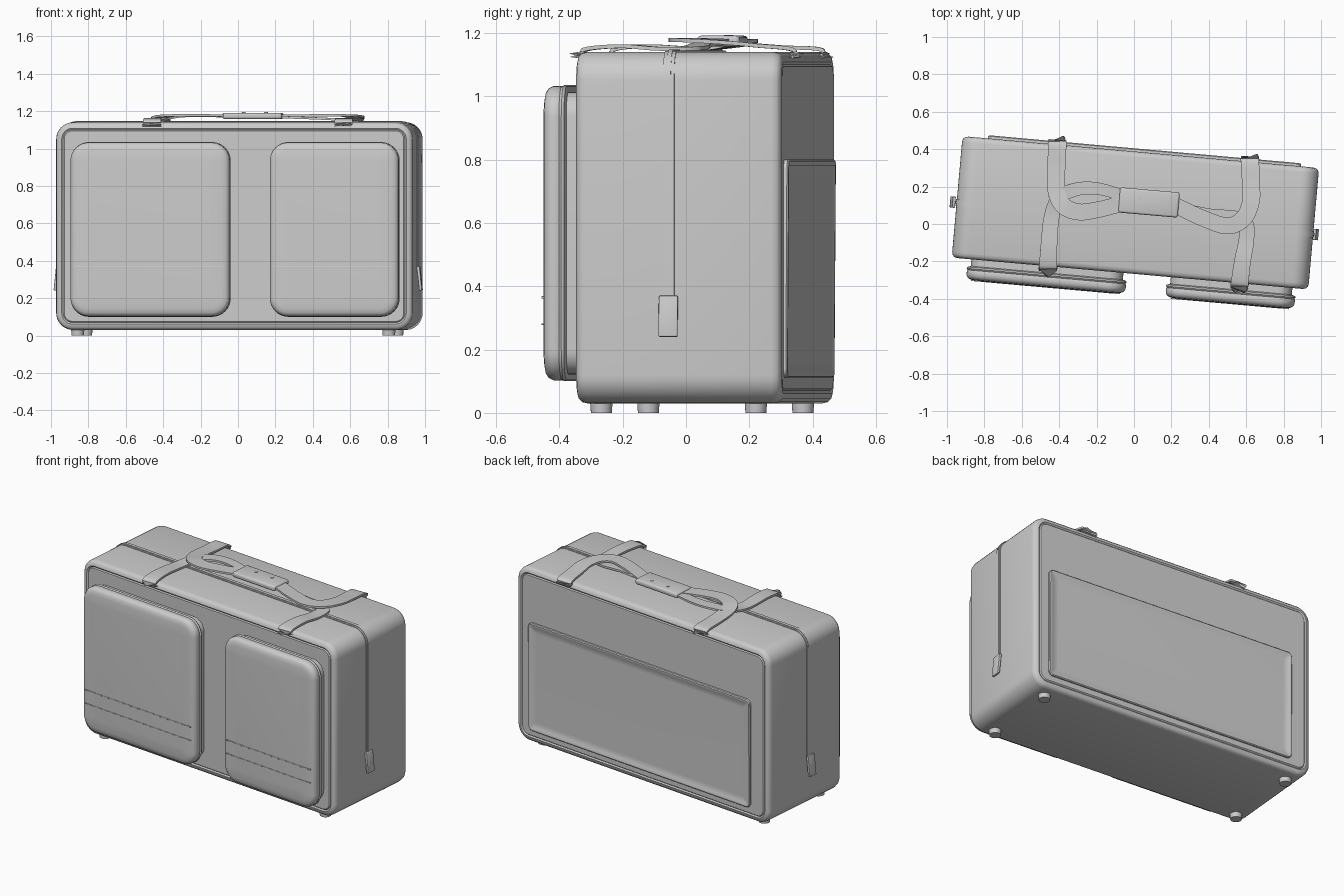
import bpy, bmesh, math
from mathutils import Vector, Matrix

if "Cube" in bpy.data.objects:
    bpy.data.objects.remove(bpy.data.objects["Cube"])

# The case stands slightly turned; most parts are built in its own (u, v, z) frame
CASE = Matrix.Translation((0.0075, 0.06, 0)) @ Matrix.Rotation(math.radians(-5.1), 4, 'Z')


def finish(name, bm, local=True):
    bmesh.ops.recalc_face_normals(bm, faces=bm.faces)
    me = bpy.data.meshes.new(name)
    bm.to_mesh(me)
    bm.free()
    ob = bpy.data.objects.new(name, me)
    bpy.context.collection.objects.link(ob)
    if local:
        ob.matrix_world = CASE
    return ob


def outline(rect, r, inset=0.0, n=8):
    """Rounded rectangle in u, z, starting at the lower right corner."""
    u0, u1, z0, z1 = rect[0] + inset, rect[1] - inset, rect[2] + inset, rect[3] - inset
    r = max(r - inset, 0.012)
    pts = []
    for k, (cu, cz) in enumerate([(u1 - r, z0 + r), (u1 - r, z1 - r), (u0 + r, z1 - r), (u0 + r, z0 + r)]):
        for i in range(n + 1):
            a = math.radians(-90 + 90 * k + 90 * i / n)
            pts.append((cu + r * math.cos(a), cz + r * math.sin(a)))
    return pts


def slab(name, rect, r, rings, deform=None):
    """Loft rounded rectangles through (v, inset) rings and cap both ends."""
    bm = bmesh.new()
    loops = []
    for v, inset in rings:
        loop = []
        for u, z in outline(rect, r, inset):
            p = Vector((u, v, z))
            loop.append(bm.verts.new(deform(p) if deform else p))
        loops.append(loop)
    m = len(loops[0])
    for a, b in zip(loops, loops[1:]):
        for i in range(m):
            bm.faces.new((a[i], a[(i + 1) % m], b[(i + 1) % m], b[i]))
    bm.faces.new(loops[0])
    bm.faces.new(loops[-1])
    return finish(name, bm)


def spline(pts, steps):
    """Catmull-Rom smoothing of a point path."""
    p = [Vector(q) for q in pts]
    p = [2 * p[0] - p[1]] + p + [2 * p[-1] - p[-2]]
    out = []
    for a, b, c, d in zip(p, p[1:], p[2:], p[3:]):
        for i in range(steps):
            t = i / steps
            out.append(0.5 * (2 * b + (c - a) * t + (2 * a - 5 * b + 4 * c - d) * t * t
                              + (3 * b - a - 3 * c + d) * t ** 3))
    return out + [p[-2]]


def ribbon(name, pts, w0, w1, thick, side=None, local=True):
    """Flat strip along a path, its width easing from w0 to w1."""
    bm = bmesh.new()
    rows = []
    for i, p in enumerate(pts):
        t = (pts[min(i + 1, len(pts) - 1)] - pts[max(i - 1, 0)]).normalized()
        s = side or Vector((-t.y, t.x, 0)).normalized()
        nrm = s.cross(t).normalized()
        w = (w0 + (w1 - w0) * i / (len(pts) - 1)) / 2
        rows.append([bm.verts.new(p + s * w * a + nrm * thick * b / 2)
                     for a, b in ((-1, -1), (1, -1), (1, 1), (-1, 1))])
    for a, b in zip(rows, rows[1:]):
        for k in range(4):
            bm.faces.new((a[k], a[(k + 1) % 4], b[(k + 1) % 4], b[k]))
    bm.faces.new(rows[0])
    bm.faces.new(rows[-1])
    return finish(name, bm, local)


def box(name, centre, size, bevel, rot=None, local=True):
    bm = bmesh.new()
    bmesh.ops.create_cube(bm, size=1)
    bmesh.ops.scale(bm, vec=size, verts=bm.verts)
    bmesh.ops.bevel(bm, geom=bm.edges[:], offset=bevel, segments=3, affect='EDGES', profile=0.5)
    bmesh.ops.transform(bm, matrix=Matrix.Translation(centre) @ (rot or Matrix()), verts=bm.verts)
    return finish(name, bm, local)


# Main body: piped rims around the front and back faces
BODY = (-0.957, 0.957, 0.03, 1.14)
half = [(-0.326, 0.10), (-0.326, 0.046), (-0.320, 0.040), (-0.326, 0.032),
        (-0.322, 0.014), (-0.312, 0.004), (-0.295, 0.0)]
slab("case_body", BODY, 0.09, half + [(-v, i) for v, i in reversed(half)])

# Two front pockets: set-back gusset, piped rim, softly domed front
pocket_rings = [(-0.31, 0.022), (-0.362, 0.022), (-0.368, 0.004), (-0.376, 0.0), (-0.384, 0.006),
                (-0.39, 0.003), (-0.41, 0.003), (-0.424, 0.01), (-0.432, 0.022), (-0.436, 0.045),
                (-0.439, 0.10)]
for side, u0, u1 in (("left", -0.873, -0.013), ("right", 0.197, 0.894)):
    slab(f"{side}_pocket", (u0, u1, 0.10, 1.035), 0.10, pocket_rings)
    for seam, z, h in (("upper", 0.365, 0.007), ("lower", 0.28, 0.004)):
        box(f"{side}_pocket_{seam}_seam", ((u0 + u1) / 2, -0.437, z),
            (u1 - u0 - 0.06, 0.008, h), 0.001)

# Back slip pocket: shallow panel opening outward toward its top edge
def gape(p):
    if p.y > 0.33:
        p.y += 0.014 * ((p.z - 0.1) / 0.7) ** 3 * max(0, 1 - (p.x / 1.0) ** 2)
    return p


slab("back_slip_pocket", (-0.82, 0.86, 0.11, 0.80), 0.03,
     [(0.31, 0), (0.333, 0), (0.338, 0.005), (0.338, 0.018), (0.333, 0.026), (0.333, 0.06)], gape)

# Zip running over the top and down both sides
for name, w, lift in (("zip_tape", 0.036, 0.001), ("zip_teeth", 0.014, 0.004)):
    arc = [Vector((u, -0.03, z)) for u, z in outline(BODY, 0.09, -lift) if z > 0.6]
    path = [Vector((0.957 + lift, -0.03, 0.34))] + arc + [Vector((-0.957 - lift, -0.03, 0.34))]
    ribbon(name, path, w, w, 0.006, Vector((0, 1, 0)))
for name, s in (("right_zip_pull", 1), ("left_zip_pull", -1)):
    box(name, (s * (0.971 if s > 0 else 0.978), -0.03, 0.305), (0.016, 0.06, 0.13), 0.004,
        Matrix.Rotation(math.radians(-6 * s), 4, 'Y'))

# Carry straps: anchored over the edges, curling in to the grip
straps = {
    "front_left_strap": [(-.46, -.236, 1.12), (-.46, -.225, 1.148), (-.455, -.12, 1.158), (-.44, .04, 1.15),
                         (-.40, .14, 1.16), (-.31, .185, 1.172), (-.2, .19, 1.175), (-.06, .155, 1.172)],
    "back_left_strap": [(-.41, .434, 1.12), (-.41, .423, 1.148), (-.415, .3, 1.155), (-.415, .18, 1.165),
                        (-.38, .1, 1.175), (-.30, .065, 1.178), (-.2, .075, 1.178), (-.06, .11, 1.175)],
    "front_right_strap": [(.565, -.327, 1.12), (.565, -.316, 1.148), (.58, -.2, 1.158), (.6, -.09, 1.15),
                          (.6, 0, 1.15), (.54, .035, 1.155), (.4, .05, 1.162), (.22, .09, 1.168)],
    "back_right_strap": [(.62, .344, 1.12), (.62, .333, 1.148), (.625, .22, 1.16), (.625, .12, 1.17),
                         (.585, .03, 1.176), (.5, -.01, 1.178), (.37, .03, 1.177), (.22, .10, 1.175)],
}
for name, pts in straps.items():
    ribbon(name, spline(pts, 8), 0.10, 0.085 if "back" in name else 0.06, 0.012, local=False)

# Wrapped hand grip with two snap studs
TURN = Matrix.Rotation(math.radians(-5), 4, 'Z')
box("hand_grip", (0.08, 0.115, 1.174), (0.32, 0.135, 0.034), 0.012, TURN, local=False)


def disc(name, x, y, z, r, h, local=True):
    bm = bmesh.new()
    bmesh.ops.create_cone(bm, cap_ends=True, segments=24, radius1=r * 0.92, radius2=r, depth=h,
                          matrix=Matrix.Translation((x, y, z)))
    finish(name, bm, local)


disc("left_grip_stud", 0.03, 0.14, 1.191, 0.01, 0.006, False)
disc("right_grip_stud", 0.15, 0.13, 1.191, 0.01, 0.006, False)

# Four feet
for fb, v in (("front", -0.255), ("back", 0.235)):
    for lr, u in (("left", -0.845), ("right", 0.825)):
        disc(f"{fb}_{lr}_foot", u, v, 0.02, 0.036, 0.04)

# Smooth shading with crisp edges
for ob in bpy.data.objects:
    ob.select_set(True)
    bpy.context.view_layer.objects.active = ob
bpy.ops.object.shade_smooth_by_angle(angle=math.radians(35))
